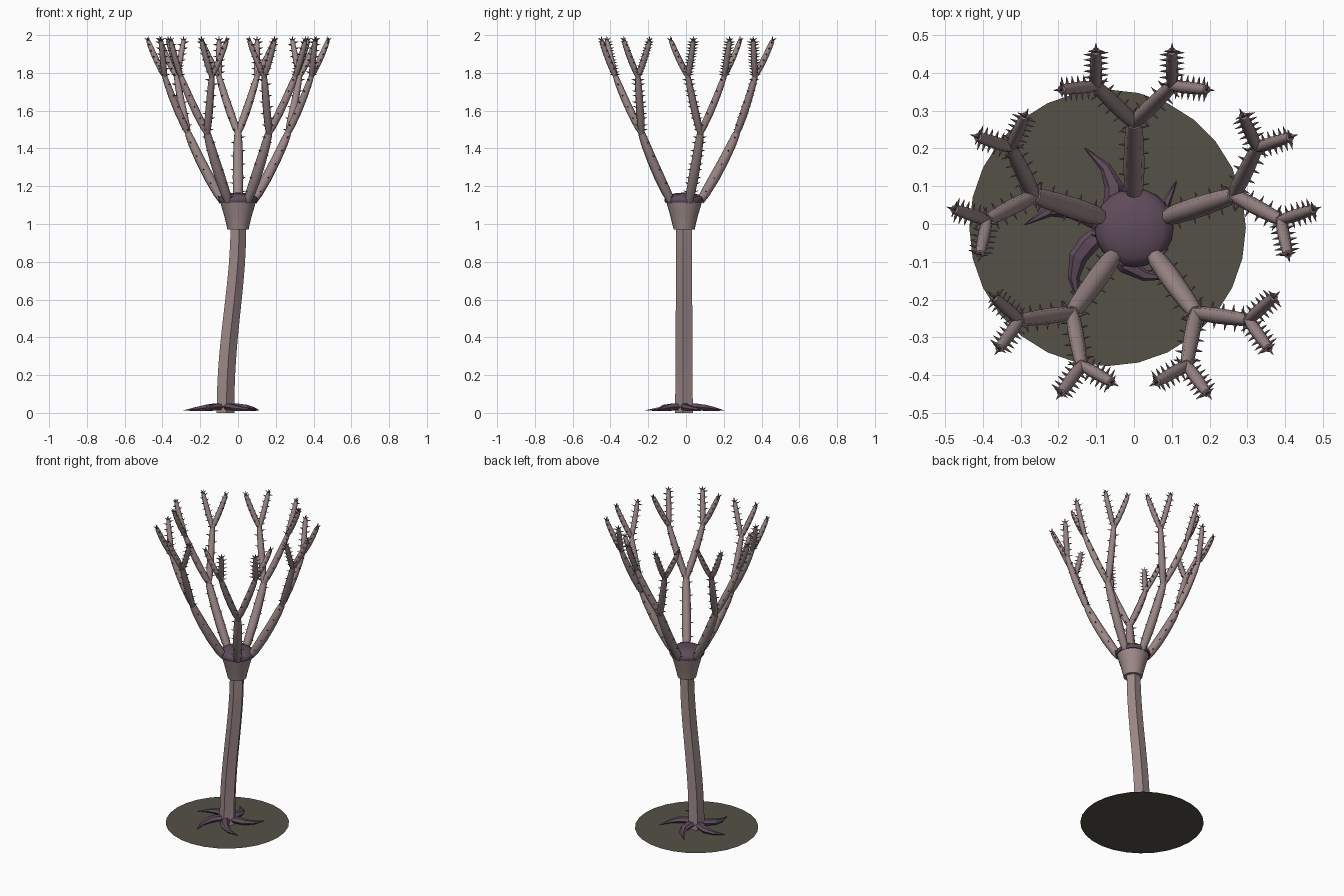
import bpy, bmesh
from math import sin, cos, pi, radians
from mathutils import Vector

cube = bpy.data.objects.get("Cube")
if cube:
    bpy.data.objects.remove(cube)


def material(name, rgb):
    m = bpy.data.materials.new(name)
    m.use_nodes = True
    m.diffuse_color = (*rgb, 1)
    m.node_tree.nodes["Principled BSDF"].inputs["Base Color"].default_value = (*rgb, 1)
    return m


PINK = material("dusty pink", (0.34, 0.25, 0.25))
PURPLE = material("dark purple", (0.115, 0.07, 0.105))
SPINE = material("mauve", (0.22, 0.15, 0.165))
MUD = material("sea mud", (0.09, 0.082, 0.062))
UP = Vector((0, 0, 1))
AXIS = Vector((0, -0.01, 0))


def finish(bm, name, mat, smooth=True):
    bmesh.ops.recalc_face_normals(bm, faces=bm.faces)
    mesh = bpy.data.meshes.new(name)
    bm.to_mesh(mesh)
    bm.free()
    mesh.materials.append(mat)
    for p in mesh.polygons:
        p.use_smooth = smooth
    ob = bpy.data.objects.new(name, mesh)
    bpy.context.collection.objects.link(ob)
    if smooth:
        bpy.ops.object.select_all(action="DESELECT")
        ob.select_set(True)
        bpy.context.view_layer.objects.active = ob
        bpy.ops.object.shade_smooth_by_angle(angle=radians(50))
    return ob


def tube(bm, path, radii, sides=8, flat=1.0, turn=0.0, level=False):
    """Loft rings along a path; flat squashes the ring, level keeps rings horizontal."""
    path = [Vector(p) for p in path]
    rings = []
    for i, p in enumerate(path):
        d = (path[min(i + 1, len(path) - 1)] - path[max(i - 1, 0)]).normalized()
        if level:
            u, v = Vector((1, 0, 0)), Vector((0, 1, 0))
        else:
            u = d.cross(UP if abs(d.z) < 0.98 else Vector((0, 1, 0))).normalized()
            v = u.cross(d)
        rings.append([bm.verts.new(p + radii[i] * (u * cos(a) + v * flat * sin(a)))
                      for a in (turn + 2 * pi * k / sides for k in range(sides))])
    for a, b in zip(rings, rings[1:]):
        for k in range(sides):
            j = (k + 1) % sides
            bm.faces.new((a[k], a[j], b[j], b[k]))
    bm.faces.new(rings[0])
    bm.faces.new(rings[-1])


def spike(bm, base, direction, length, radius=0.005):
    tube(bm, [base, base + direction * length], [radius, 0.0006], 4)


def polar(angle, r, z=0.0):
    return Vector((r * cos(angle), r * sin(angle), z))


# Flat sea floor patch
bm = bmesh.new()
bmesh.ops.create_circle(bm, cap_ends=True, segments=28, radius=0.366)
floor = finish(bm, "sea_floor", MUD, False)
floor.location = (-0.07, -0.01, 0)

# Five-sided swaying stem
bm = bmesh.new()
steps = 14
path, radii = [], []
for i in range(steps + 1):
    t = i / steps
    path.append((-0.034 - 0.034 * cos(pi * t ** 1.1), -0.008, 0.99 * t))
    radii.append(0.05 - 0.006 * t)
tube(bm, path, radii, 5, turn=radians(-82), level=True)
finish(bm, "stem", PINK, False)

# Curled holdfast roots
bm = bmesh.new()
for k in range(5):
    tip = radians(34 + 72 * k)
    path = [Vector((-0.07, -0.01, 0)) + polar(tip - radians(off), r, z)
            for off, r, z in ((30, 0.02, 0.032), (30, 0.065, 0.032), (25, 0.11, 0.027),
                              (14, 0.16, 0.02), (0, 0.22, 0.013))]
    tube(bm, path, [0.022, 0.027, 0.025, 0.015, 0.001], 6, 0.75)
finish(bm, "roots", PURPLE, False)

# Cup that carries the arms
bm = bmesh.new()
profile = [(0.056, 0.97), (0.06, 0.99), (0.075, 1.05), (0.09, 1.1), (0.097, 1.13)]
tube(bm, [AXIS + UP * z for r, z in profile], [r for r, z in profile], 20, level=True)
finish(bm, "cup", PINK)

# Domed lid inside the ring of arms
bm = bmesh.new()
profile = [(0.1, 1.115), (0.105, 1.125), (0.1, 1.14), (0.08, 1.155), (0.045, 1.163), (0.01, 1.166)]
tube(bm, [AXIS + UP * z for r, z in profile], [r for r, z in profile], 20, level=True)
finish(bm, "cup_lid", PURPLE)


def segment(arm, spines, a, b, radius, bow, count):
    """One bowed arm joint with alternating side spines."""
    out = Vector((b.x - a.x, b.y - a.y, 0)).normalized()
    side = out.cross(UP)

    def at(t):
        return a.lerp(b, t) + out * bow * 4 * t * (1 - t)

    ts = (0, 0.12, 0.35, 0.6, 0.85, 1)
    tube(arm, [at(t) for t in ts],
         [radius * s for s in (0.72, 0.92, 1, 0.95, 0.85, 0.68)])
    for i in range(count):
        for s in (-1, 1):
            t = (i + 0.5 + 0.2 * s) / count
            direction = (side * s + UP * 0.25).normalized()
            spike(spines, at(t) + side * s * radius * 0.7, direction, 0.022)
    return out, side


# Five arms, each forking twice
for k in range(5):
    heading = radians(90 + 72 * k)
    arm, spines = bmesh.new(), bmesh.new()
    root = AXIS + polar(heading, 0.085, 1.12)
    fork = AXIS + polar(heading, 0.278, 1.48)
    segment(arm, spines, root, fork, 0.028, 0.009, 5)
    for s in (-1, 1):
        mid_heading = heading + s * radians(46)
        knee = fork + polar(mid_heading, 0.14, 0.3)
        segment(arm, spines, fork, knee, 0.021, 0.006, 5)
        for bend in (-46, 50):
            end_heading = mid_heading + s * radians(bend)
            end = knee + polar(end_heading, 0.092, 0.19)
            out, side = segment(arm, spines, knee, end, 0.0165, 0.004, 6)
            # Crown of spikes on the tip
            for d in (side, -side, out, UP * 2):
                spike(spines, end, (d + UP * 0.7).normalized(), 0.026, 0.006)
    finish(arm, f"arm_{k + 1}", PINK)
    finish(spines, f"arm_spines_{k + 1}", SPINE, False)
